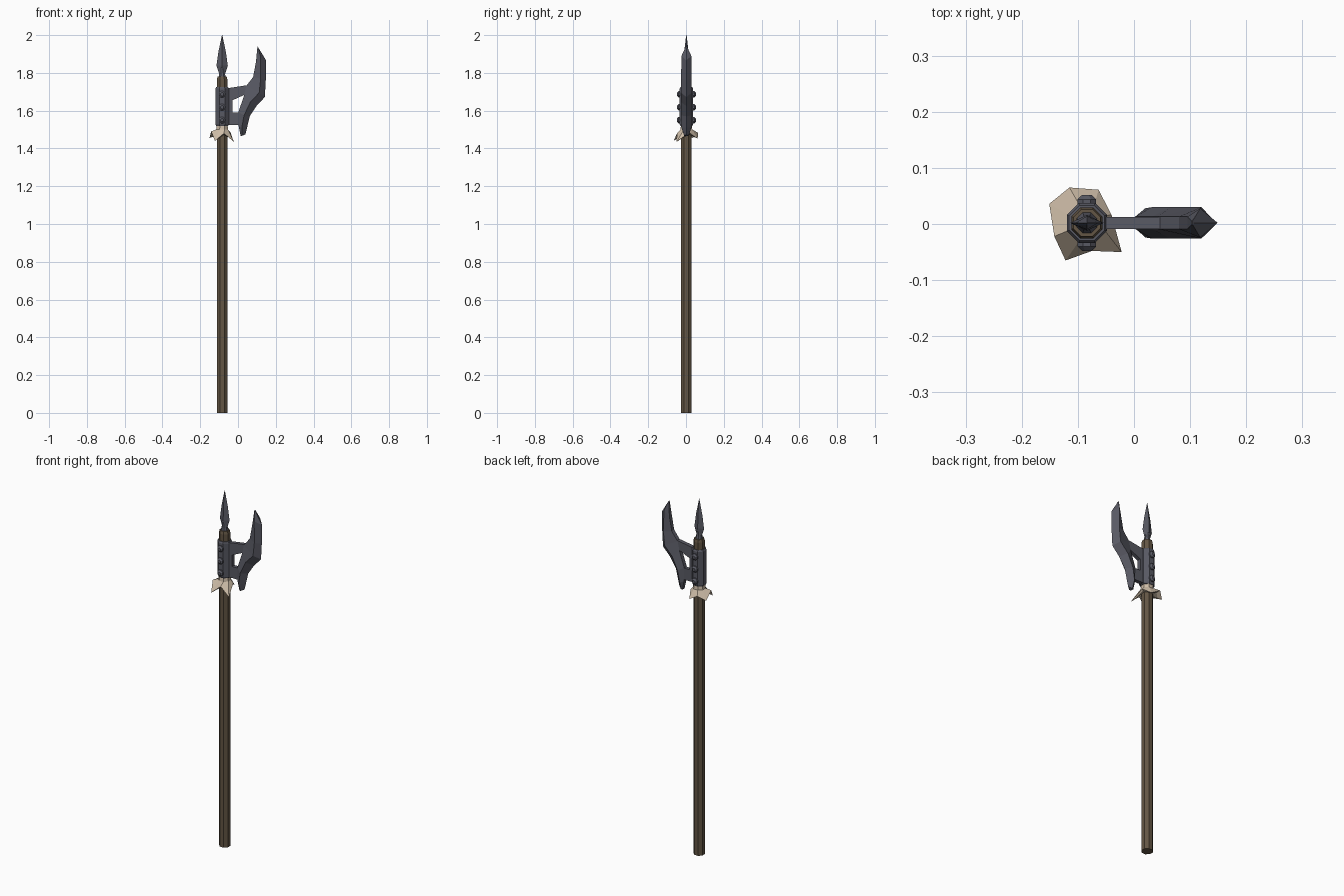
import bpy, bmesh, math
from mathutils import Vector

if "Cube" in bpy.data.objects:
    bpy.data.objects.remove(bpy.data.objects["Cube"])

CX, CY = -0.084, 0.002          # shaft axis


def mat(name, rgb):
    m = bpy.data.materials.new(name)
    m.diffuse_color = (*rgb, 1)
    m.use_nodes = True
    m.node_tree.nodes["Principled BSDF"].inputs["Base Color"].default_value = m.diffuse_color
    return m


STEEL = mat("dark_steel", (0.098, 0.1, 0.125))
WOOD = mat("brown_wood", (0.125, 0.092, 0.058))
CLOTH = mat("beige_cloth", (0.62, 0.51, 0.39))


def finish(name, bm, material):
    bmesh.ops.recalc_face_normals(bm, faces=bm.faces)
    me = bpy.data.meshes.new(name)
    bm.to_mesh(me)
    bm.free()
    me.materials.append(material)
    ob = bpy.data.objects.new(name, me)
    bpy.context.collection.objects.link(ob)
    return ob


def loft(name, rings, material, caps=True):
    """Join closed rings that have equal point counts."""
    bm = bmesh.new()
    vs = [[bm.verts.new(p) for p in r] for r in rings]
    n = len(vs[0])
    for a, b in zip(vs, vs[1:]):
        for i in range(n):
            j = (i + 1) % n
            bm.faces.new((a[i], a[j], b[j], b[i]))
    if caps:
        bm.faces.new(vs[0])
        bm.faces.new(vs[-1])
    return finish(name, bm, material)


def ring(z, rx, ry=None, n=8):
    ry = rx if ry is None else ry
    return [(CX + rx * math.cos((i + .5) * 2 * math.pi / n),
             CY + ry * math.sin((i + .5) * 2 * math.pi / n), z) for i in range(n)]


# Octagonal shaft with a slightly chamfered top
loft("shaft", [ring(0, .030), ring(1.765, .030), ring(1.78, .026)], WOOD)

# Metal sleeve holding the axe head
loft("sleeve", [ring(1.52, .034), ring(1.528, .0385), ring(1.717, .0385), ring(1.725, .034)], STEEL)


# Leaf-shaped spear point: neck, then a four-edged blade
def diamond(z, rx, ry):
    return [(CX + rx, CY, z), (CX, CY + ry, z), (CX - rx, CY, z), (CX, CY - ry, z)]


loft("spike_neck", [ring(1.775, .021), ring(1.795, .016), ring(1.85, .010)], STEEL)
loft("spike_blade", [diamond(1.79, .014, .012), diamond(1.838, .030, .014),
                     diamond(1.91, .020, .012), diamond(2.0, .001, .001)], STEEL)

# Rivets on the front and back of the sleeve
for side in (-1, 1):
    for k, z in enumerate((1.55, 1.618, 1.687)):
        rings = []
        for r, d in ((.018, .030), (.018, .042), (.009, .050)):
            rings.append([(CX + r * math.cos(i * math.pi / 4 + math.pi / 8), CY + side * d,
                           z + r * math.sin(i * math.pi / 4 + math.pi / 8)) for i in range(8)])
        loft(f"rivet_{'front' if side < 0 else 'back'}_{k}", rings, STEEL)

# Axe blade: back edge, thick ridge, sharp outer edge at each station
stations = [
    ((.103, 1.940), (.105, 1.938), (.107, 1.934), .003, .004),
    ((.095, 1.858), (.118, 1.890), (.149, 1.866), .011, .026),
    ((.080, 1.778), (.120, 1.770), (.147, 1.760), .011, .028),
    ((.043, 1.730), (.112, 1.695), (.142, 1.672), .011, .028),
    ((.032, 1.680), (.065, 1.645), (.098, 1.625), .011, .028),
    ((.002, 1.592), (.032, 1.575), (.062, 1.570), .011, .028),
    ((.004, 1.515), (.020, 1.510), (.048, 1.510), .011, .026),
    ((.014, 1.465), (.022, 1.467), (.039, 1.474), .009, .012),
]
rings = []
for a, b, c, ta, tb in stations:
    rings.append([(a[0], CY + ta, a[1]), (b[0], CY + tb, b[1]), (c[0], CY, c[1]),
                  (b[0], CY - tb, b[1]), (a[0], CY - ta, a[1])])
loft("axe_blade", rings, STEEL)

# Flat plate with an opening, joining the sleeve to the blade
outer = [(-.06, 1.718), (.05, 1.735), (.02, 1.525), (-.06, 1.525)]
inner = [(-.03, 1.655), (.035, 1.684), (.002, 1.590), (-.03, 1.590)]
T = .0108


def flat(pts, y):
    return [(x, CY + y, z) for x, z in pts]


loft("blade_plate", [flat(outer, -T), flat(outer, T), flat(inner, T), flat(inner, -T),
                     flat(outer, -T)], STEEL, caps=False)
plate = bpy.data.objects["blade_plate"]
bm = bmesh.new()
bm.from_mesh(plate.data)
bmesh.ops.remove_doubles(bm, verts=bm.verts, dist=1e-5)
bmesh.ops.recalc_face_normals(bm, faces=bm.faces)
bm.to_mesh(plate.data)
bm.free()

# Ragged cloth tied under the sleeve, flaring into uneven points
hem = [(-.040, .016, 1.485), (-.063, .061, 1.452), (-.115, .065, 1.482), (-.151, .036, 1.456),
       (-.142, -.022, 1.490), (-.122, -.065, 1.440), (-.075, -.048, 1.480), (-.022, -.050, 1.435)]
under = [tuple(Vector(p) * .5 + Vector(q) * .5 - Vector((0, 0, .004)))
         for p, q in zip(hem, ring(1.475, .031))]
loft("cloth_wrap", [ring(1.525, .031), ring(1.500, .034), hem, under, ring(1.475, .0305)],
     CLOTH, caps=False)
